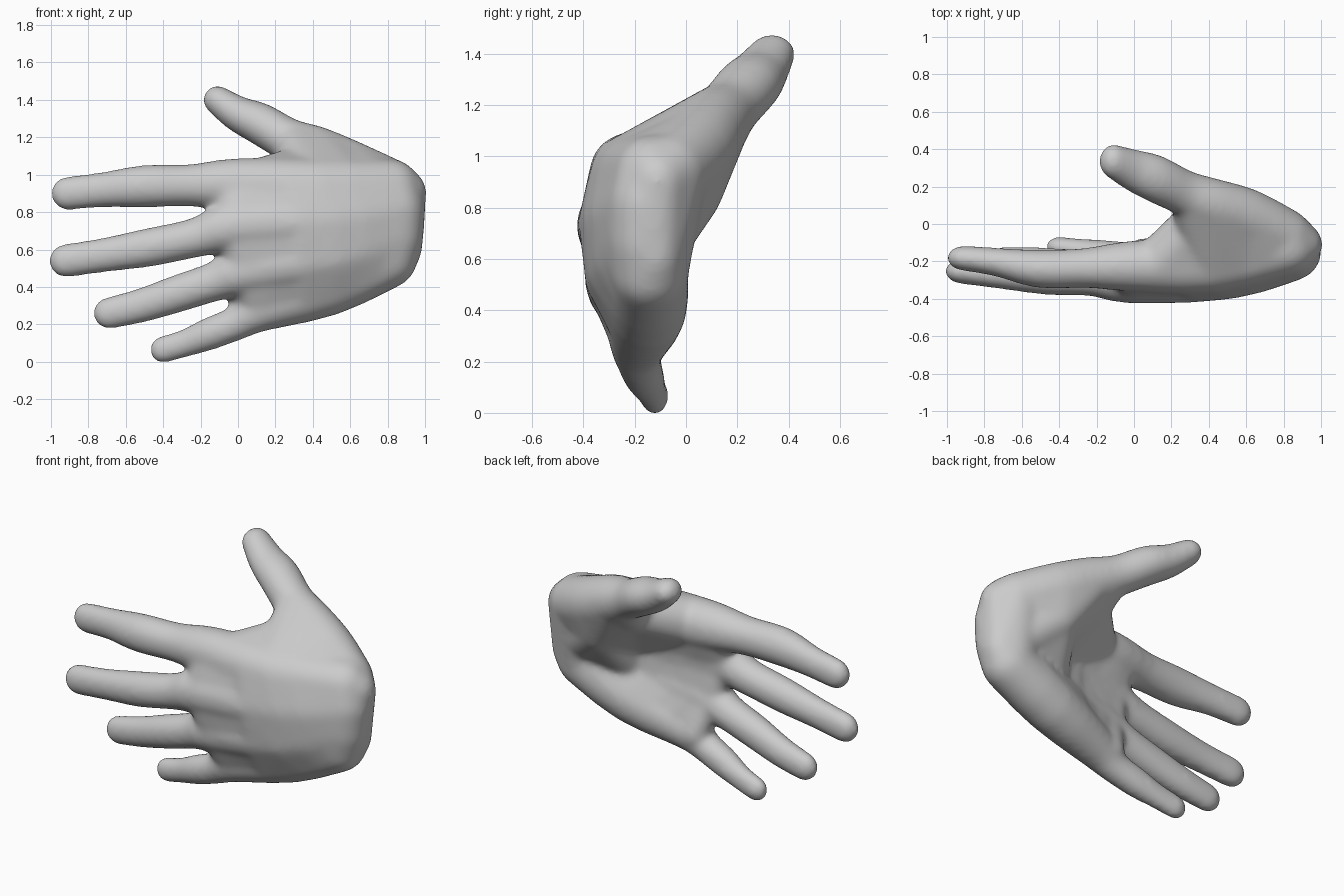
import bpy
import bmesh
from mathutils import Matrix, Vector

cube = bpy.data.objects.get("Cube")
if cube:
    bpy.data.objects.remove(cube)

skin = bpy.data.materials.new("plain grey")
skin.use_nodes = True
grey = (0.6, 0.6, 0.6, 1)
skin.diffuse_color = grey
skin.node_tree.nodes["Principled BSDF"].inputs["Base Color"].default_value = grey

STEPS = 3  # smooth steps between two given points of a finger

# Each finger runs from the tip to the wrist as (x, y, z, radius)
index_finger = [(-.91, -.182, .90, .085), (-.72, -.205, .92, .088), (-.5, -.24, .938, .108),
                (-.25, -.235, .943, .107), (0, -.225, .945, .138),
                (.42, -.22, .925, .155), (.82, -.13, .925, .15)]
middle_finger = [(-.92, -.253, .54, .085), (-.72, -.27, .57, .086), (-.47, -.285, .612, .098),
                 (-.22, -.285, .665, .1), (0, -.295, .725, .132),
                 (.5, -.245, .75, .16), (.84, -.15, .81, .155)]
ring_finger = [(-.69, -.185, .26, .08), (-.52, -.2, .30, .086), (-.32, -.225, .365, .095),
               (-.12, -.24, .43, .1), (.06, -.26, .49, .128),
               (.5, -.235, .57, .155), (.83, -.15, .67, .155)]
little_finger = [(-.4, -.122, .065, .068), (-.28, -.14, .1, .069), (-.15, -.165, .15, .082),
                 (0, -.185, .21, .087), (.12, -.185, .28, .113),
                 (.48, -.15, .405, .155), (.8, -.14, .55, .152)]
thumb = [(-.11, .335, 1.4, .071), (0, .285, 1.325, .089), (.12, .24, 1.272, .106),
         (.27, .165, 1.185, .111), (.42, .1, 1.115, .138), (.6, .04, 1.025, .152),
         (.8, -.06, .94, .145)]


def smooth_chain(points, depths):
    """Run a smooth curve through the points; depth is the thickness along y."""
    points = [Vector((*p, d)) for p, d in zip(points, depths)]
    points = [points[0]] + points + [points[-1]]
    chain = []
    for a, b, c, d in zip(points, points[1:], points[2:], points[3:]):
        for step in range(STEPS):
            t = step / STEPS
            chain.append(b + (c - a) * t / 2 + (a * 2 - b * 5 + c * 4 - d) * t * t / 2
                         + (b * 3 - a - c * 3 + d) * t ** 3 / 2)
    return chain + [points[-1]]


def resize(balls, factor):
    return [Vector((x, y, z, radius * factor, depth)) for x, y, z, radius, depth in balls]


def add_hull(mesh, balls):
    """Wrap a group of balls in one convex skin."""
    part = bmesh.new()
    for x, y, z, radius, depth in balls:
        place = Matrix.Translation((x, y, z)) @ Matrix.Diagonal((1, depth, 1, 1))
        bmesh.ops.create_icosphere(part, subdivisions=3, radius=radius + .007, matrix=place)
    result = bmesh.ops.convex_hull(part, input=part.verts)
    unused = {v for v in result["geom_interior"] if isinstance(v, bmesh.types.BMVert)}
    bmesh.ops.delete(part, geom=list(unused), context='VERTS')
    loose = [v for v in part.verts if not v.link_faces]
    bmesh.ops.delete(part, geom=loose, context='VERTS')
    bmesh.ops.recalc_face_normals(part, faces=part.faces)
    temp = bpy.data.meshes.new("part")
    part.to_mesh(temp)
    part.free()
    mesh.from_mesh(temp)
    bpy.data.meshes.remove(temp)


finger_depths = [.74, .82, .9, .95, .95, .95, .95]
thumb_depths = [1.2, 1.2, 1.15, 1.05, 1, .95, .95]
fingers = [smooth_chain(f, finger_depths)
           for f in (index_finger, middle_finger, ring_finger, little_finger)]
thumb = smooth_chain(thumb, thumb_depths)
index, middle, ring, little = fingers
knuckle, mid_palm, wrist = 4 * STEPS, 5 * STEPS, 6 * STEPS

hand_mesh = bmesh.new()

# Fingers and thumb
for chain in fingers + [thumb]:
    for pair in zip(chain, chain[1:]):
        add_hull(hand_mesh, pair)

# Palm, stretched between neighbouring knuckles and the wrist
for upper, lower in zip(fingers, fingers[1:]):
    for i in range(knuckle, wrist):
        thin = .92 if i < mid_palm - 1 else 1
        add_hull(hand_mesh, resize(upper[i:i + 2] + lower[i:i + 2], thin))

# Webs between the fingers
for upper, lower in zip(fingers, fingers[1:]):
    web = []
    for ball in (upper[knuckle], lower[knuckle]):
        edge = ball + Vector((-.07, .03, 0, 0, 0))
        edge[3] = .08
        web.append(edge)
    add_hull(hand_mesh, web + resize([upper[knuckle], lower[knuckle]], .9))

# Thumb base, spread towards the index side of the palm
thumb_root = thumb[4 * STEPS:]
for i, pair in enumerate(zip(thumb_root, thumb_root[1:])):
    add_hull(hand_mesh, list(pair) + index[mid_palm + i // 3:mid_palm + 2 + i // 3])

# Web between thumb and index finger
web_fold = Vector((.35, .01, 1.03, .125, 1))
add_hull(hand_mesh, [web_fold, index[knuckle + 1], index[mid_palm], middle[mid_palm]])
add_hull(hand_mesh, [web_fold, thumb[3 * STEPS + 1], thumb[4 * STEPS], index[mid_palm]])

# Ball of the thumb, sloping into the hollow of the palm
thumb_pad = Vector((.58, .01, .86, .125, 1))
add_hull(hand_mesh, [thumb_pad, thumb[4 * STEPS], thumb[5 * STEPS], thumb[wrist], middle[wrist]])
add_hull(hand_mesh, [thumb_pad, web_fold, thumb[4 * STEPS], middle[mid_palm], ring[wrist]])
add_hull(hand_mesh, resize([thumb_pad, middle[mid_palm], ring[mid_palm], ring[wrist]], .95))

# Wrist stump
add_hull(hand_mesh, [Vector((.88, -.11, .905, .122, .95)), Vector((.87, -.12, .61, .11, .95)),
                     index[wrist], little[wrist], thumb[wrist]])

mesh = bpy.data.meshes.new("hand")
hand_mesh.to_mesh(mesh)
hand_mesh.free()
mesh.materials.append(skin)
hand = bpy.data.objects.new("hand", mesh)
bpy.context.collection.objects.link(hand)

# Fuse the parts into one smooth skin
fuse = hand.modifiers.new("fuse", 'REMESH')
fuse.mode = 'VOXEL'
fuse.voxel_size = .014
fuse.use_smooth_shade = True
soften = hand.modifiers.new("soften", 'SMOOTH')
soften.factor = .5
soften.iterations = 28
